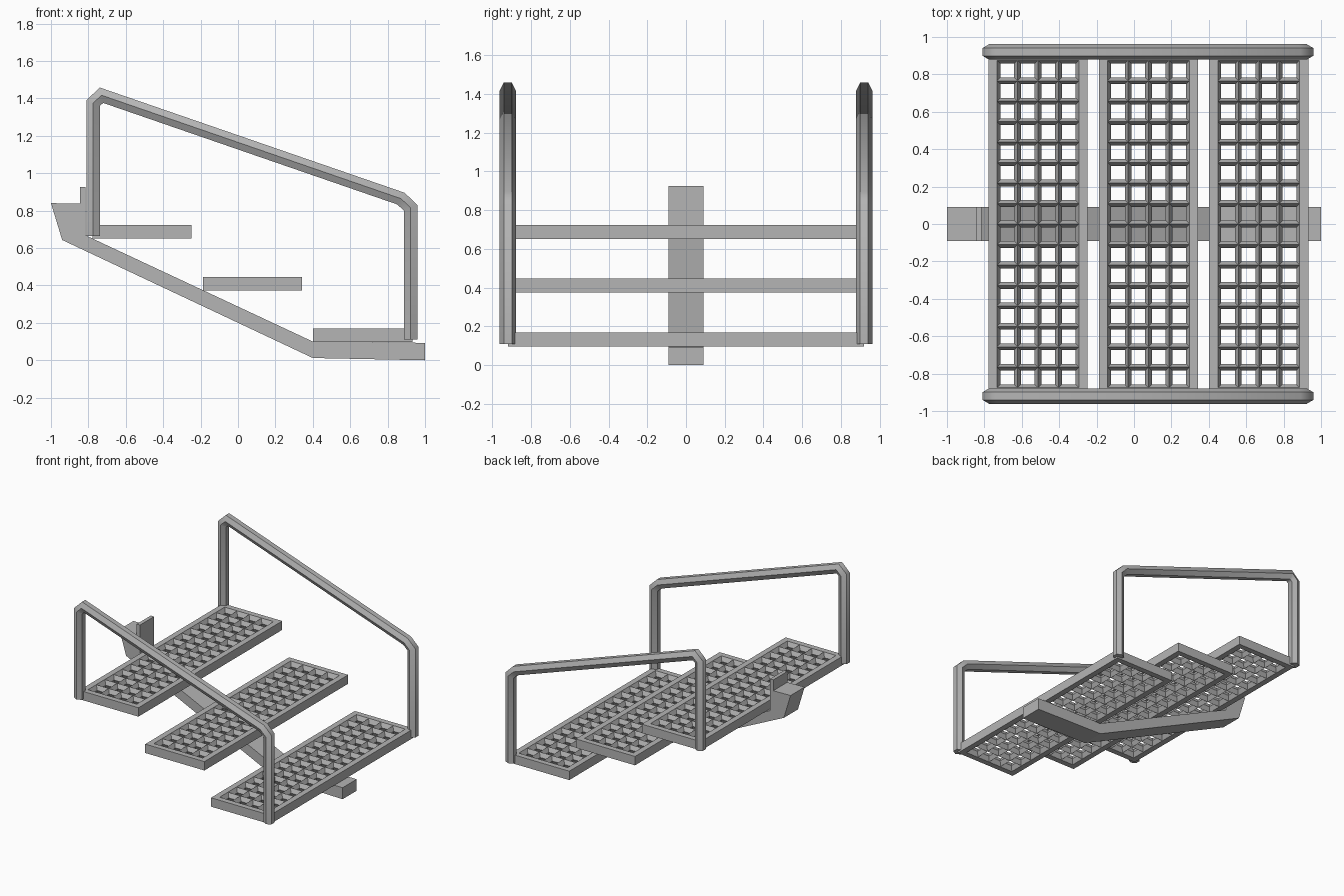
import bpy, bmesh, math
from mathutils import Vector

if "Cube" in bpy.data.objects:
    bpy.data.objects.remove(bpy.data.objects["Cube"])

# Dark grey steel
steel = bpy.data.materials.new("steel")
steel.diffuse_color = (.46, .46, .46, 1)
steel.use_nodes = True
steel.node_tree.nodes["Principled BSDF"].inputs["Base Color"].default_value = steel.diffuse_color


def finish(bm, name):
    bmesh.ops.recalc_face_normals(bm, faces=bm.faces)
    me = bpy.data.meshes.new(name)
    bm.to_mesh(me)
    bm.free()
    me.materials.append(steel)
    ob = bpy.data.objects.new(name, me)
    bpy.context.collection.objects.link(ob)
    return ob


def loft(bm, rings, smooth=False):
    """Skin a list of closed point rings and cap both ends.
    With smooth, shading flows along the length but stays crisp across it."""
    vs = [[bm.verts.new(p) for p in r] for r in rings]
    n = len(vs[0])
    for a, b in zip(vs, vs[1:]):
        for i in range(n):
            f = bm.faces.new((a[i], a[(i + 1) % n], b[(i + 1) % n], b[i]))
            f.smooth = smooth
        for i in range(n):
            bm.edges.get((a[i], b[i])).smooth = not smooth
    bm.faces.new(vs[0])
    bm.faces.new(vs[-1])


# Central stringer with wall bracket and upright lip
profile = [(-1, .84), (-.94, .643), (.40, .012), (1, 0), (1, .093), (.40, .10),
           (-.815, .668), (-.815, .925), (-.845, .925), (-.845, .837)]
bm = bmesh.new()
loft(bm, [[(x, y, z) for x, z in profile] for y in (-.09, .09)])
finish(bm, "stringer")

# Treads: rectangular frame plus grating of tall diamond-section bars
TW, TD, TH = .53, 1.84, .072
COLS, ROWS, PITCH = 4, 16, .1094
GX, GY = COLS * PITCH / 2, ROWS * PITCH / 2
BW, BH = .018, .034


def tread_frame(name, loc):
    bm = bmesh.new()
    loops = []
    for hx, hy, hz in ((TW / 2, TD / 2, TH / 2), (GX, GY, TH / 2),
                       (GX, GY, -TH / 2), (TW / 2, TD / 2, -TH / 2)):
        loops.append([bm.verts.new((sx * hx, sy * hy, hz))
                      for sx, sy in ((-1, -1), (1, -1), (1, 1), (-1, 1))])
    for k in range(4):
        a, b = loops[k], loops[(k + 1) % 4]
        for i in range(4):
            j = (i + 1) % 4
            bm.faces.new((a[i], a[j], b[j], b[i]))
    finish(bm, name).location = loc


def tread_grating(name, loc):
    bm = bmesh.new()
    section = [(-BW, 0), (0, BH), (BW, 0), (0, -BH)]
    for i in range(COLS + 1):
        x = -GX + i * PITCH
        loft(bm, [[(x + u, y, v) for u, v in section] for y in (-GY, GY)])
    for j in range(ROWS + 1):
        y = -GY + j * PITCH
        loft(bm, [[(x, y + u, v) for u, v in section] for x in (-GX, GX)])
    finish(bm, name).location = loc


for label, x, z in (("upper", -.513, .688), ("middle", .078, .41), ("lower", .667, .133)):
    tread_frame(label + "_tread_frame", (x, 0, z))
    tread_grating(label + "_tread_grating", (x, 0, z))

# Handrails: hexagonal tube swept along a mitred path
path = [Vector(p) for p in ((-.774, .665), (-.774, 1.375), (-.73, 1.417),
                            (.872, .864), (.923, .814), (.923, .11))]
R = .0415


def handrail(name, y):
    bm = bmesh.new()
    dirs = [(b - a).normalized() for a, b in zip(path, path[1:])]
    rings = []
    for i, p in enumerate(path):
        d0, d1 = dirs[max(i - 1, 0)], dirs[min(i, len(dirs) - 1)]
        n0, n1 = Vector((-d0.y, d0.x)), Vector((-d1.y, d1.x))
        m = (n0 + n1).normalized()
        m /= m.dot(n0)
        ring = []
        for k in range(6):
            t = k * math.pi / 3
            q = p + m * R * math.sin(t)
            ring.append((q.x, y + R * math.cos(t), q.y))
        rings.append(ring)
    loft(bm, rings, smooth=True)
    finish(bm, name)


handrail("front_handrail", -.92)
handrail("back_handrail", .92)
